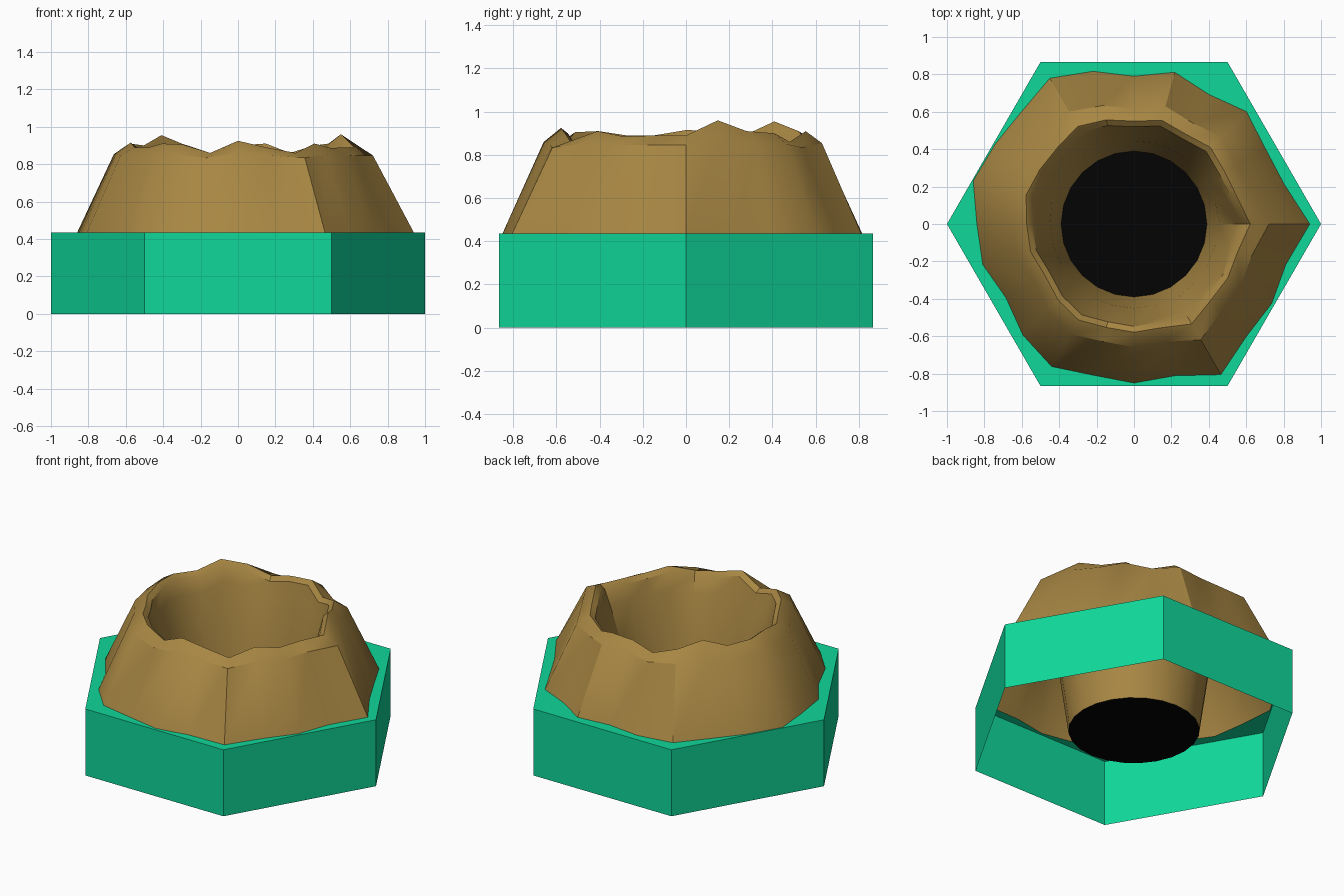
import bpy
from math import sin, cos, radians

if "Cube" in bpy.data.objects:
    bpy.data.objects.remove(bpy.data.objects["Cube"])

N = 24
STEP = 360 / N
TOP = 0.435  # height of the hexagonal base


def material(name, rgb):
    m = bpy.data.materials.new(name)
    m.diffuse_color = (*rgb, 1)
    m.use_nodes = True
    m.node_tree.nodes["Principled BSDF"].inputs["Base Color"].default_value = m.diffuse_color
    return m


def loft(name, rings, mat, cap=False, smooth=None):
    """Skin a list of equal-length rings; optionally close the last one."""
    verts = [p for ring in rings for p in ring]
    faces = []
    for j in range(len(rings) - 1):
        for i in range(N):
            k = (i + 1) % N
            faces.append((j*N + i, j*N + k, (j+1)*N + k, (j+1)*N + i))
    if cap:
        faces.append(tuple((len(rings) - 1)*N + i for i in range(N)))
    me = bpy.data.meshes.new(name)
    me.from_pydata(verts, [], faces)
    me.materials.append(mat)
    ob = bpy.data.objects.new(name, me)
    bpy.context.collection.objects.link(ob)
    if smooth:
        bpy.context.view_layer.objects.active = ob
        ob.select_set(True)
        bpy.ops.object.shade_smooth_by_angle(angle=radians(smooth))
        ob.select_set(False)
    return ob


def ring(radii, heights):
    return [(r*cos(radians(i*STEP)), r*sin(radians(i*STEP)), z)
            for i, (r, z) in enumerate(zip(radii, heights))]


green = material("green", (0.005, 0.68, 0.32))
brown = material("brown", (0.39, 0.24, 0.056))
black = material("black", (0.001, 0.001, 0.001))

# Irregular foot radius and rim height of the crater, every 15 degrees
foot = [.94, .83, .81, .85, .80, .84, .79, .845, .90, .85, .856, .89,
        .84, .837, .79, .84, .88, .837, .85, .84, .93, .85, .85, .84]
rim = [.89, .96, .91, .90, .86, .91, .90, .86, .91, .955, .90, .91,
       .915, .89, .89, .91, .905, .86, .925, .89, .86, .91, .885, .89]


def flat(z):
    return [z] * N


def blend(scale, r, t):
    """Mix the scaled foot outline with a circle of radius r."""
    return [f*scale*(1 - t) + r*t for f in foot]


# Hexagonal base: open underneath, with a hole matching the crater foot
hexagon = [cos(radians(30)) / cos(radians((i*STEP) % 60 - 30)) for i in range(N)]
loft("hex_base", [ring(hexagon, flat(0)), ring(hexagon, flat(TOP)),
                  ring(foot, flat(TOP))], green)

# Crater: outer slope, shoulder, jagged rim, inner wall
crater_rings = [
    ring(foot, flat(TOP)),
    ring(blend(.775, .66, .1), [.85 + (z - .90)*.4 for z in rim]),
    ring(blend(.68, .58, .3), rim),
    ring(blend(.645, .545, .3), [z - .025 for z in rim]),
    ring(blend(.62, .515, .5), [z - .12 for z in rim]),
    ring(blend(.53, .45, .8), flat(.52)),
    ring([.39] * N, flat(.08)),
]
loft("crater", crater_rings, brown, smooth=35)

# Dark crater floor
loft("crater_floor", [crater_rings[-1]], black, cap=True)
